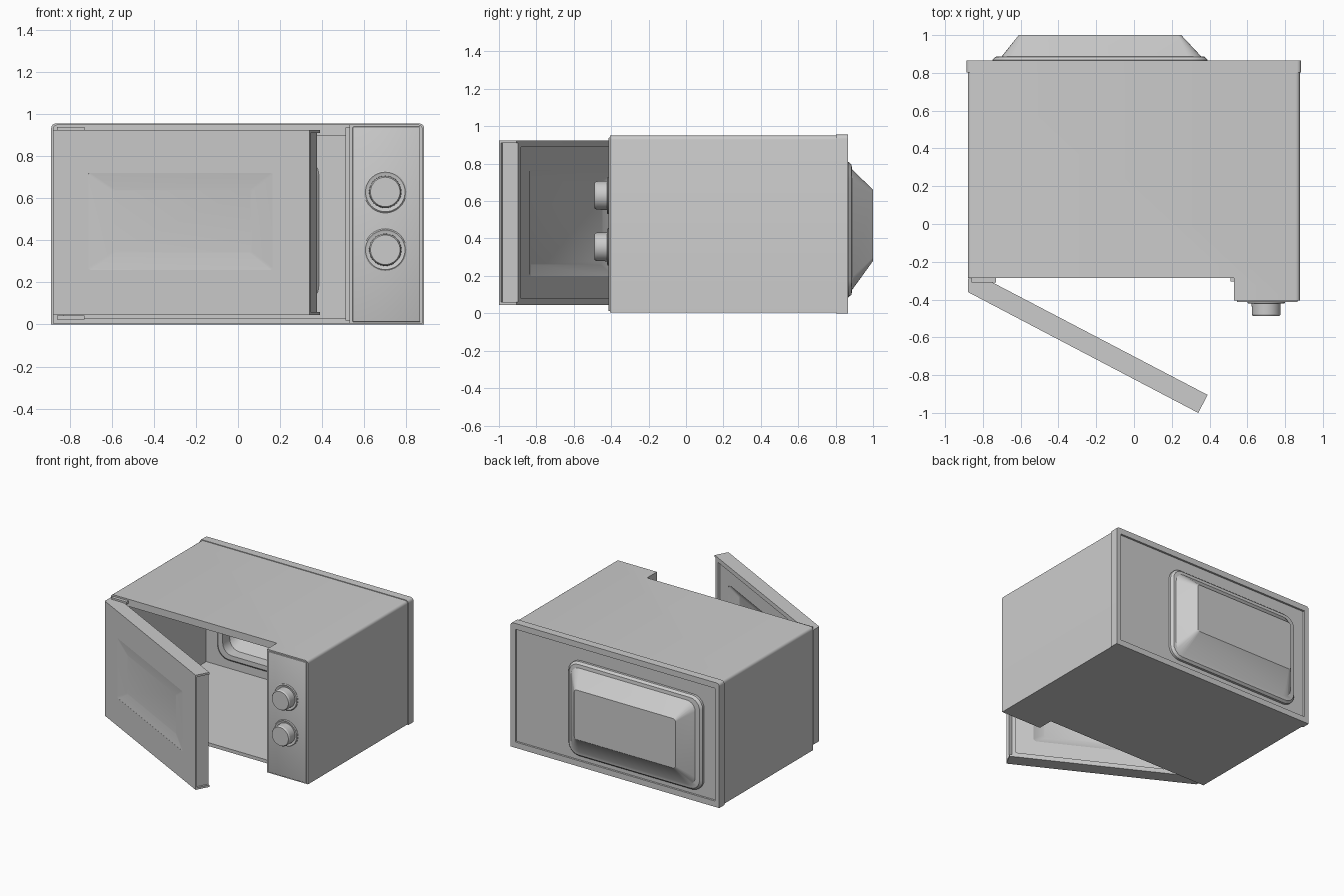
import bpy, bmesh, math
from mathutils import Matrix, Vector

if "Cube" in bpy.data.objects:
    bpy.data.objects.remove(bpy.data.objects["Cube"], do_unlink=True)

GREY = (0.6, 0.6, 0.6, 1)
mat = bpy.data.materials.new("light grey")
mat.use_nodes = True
mat.diffuse_color = GREY
mat.node_tree.nodes["Principled BSDF"].inputs["Base Color"].default_value = GREY


def finish(name, bm, matrix=None):
    """Turn a bmesh into a named object."""
    if matrix:
        bm.transform(matrix)
    bmesh.ops.recalc_face_normals(bm, faces=bm.faces)
    me = bpy.data.meshes.new(name)
    bm.to_mesh(me)
    bm.free()
    me.materials.append(mat)
    ob = bpy.data.objects.new(name, me)
    bpy.context.collection.objects.link(ob)
    return ob


def box(name, x0, x1, y0, y1, z0, z1, matrix=None, round_top=0.0, bevel=0.0):
    bm = bmesh.new()
    bmesh.ops.create_cube(bm, size=1)
    for v in bm.verts:
        v.co = Vector(((x0 + x1) / 2 + v.co.x * (x1 - x0),
                       (y0 + y1) / 2 + v.co.y * (y1 - y0),
                       (z0 + z1) / 2 + v.co.z * (z1 - z0)))
    if round_top:
        edges = [e for e in bm.edges if all(abs(v.co.z - z1) < 1e-5 for v in e.verts)
                 and abs(e.verts[0].co.y - e.verts[1].co.y) > 1e-4]
        bmesh.ops.bevel(bm, geom=edges, offset=round_top, segments=4, profile=0.5, affect='EDGES')
    if bevel:
        bmesh.ops.bevel(bm, geom=bm.edges[:], offset=bevel, segments=2, profile=0.5, affect='EDGES')
    return finish(name, bm, matrix)


def loft(name, rings, matrix=None, steps=5):
    """Solid through rounded rectangles (x0, x1, z0, z1, radius, y)."""
    bm = bmesh.new()
    loops = []
    for x0, x1, z0, z1, r, y in rings:
        loop = []
        for i, (cx, cz) in enumerate([(x1 - r, z1 - r), (x0 + r, z1 - r),
                                      (x0 + r, z0 + r), (x1 - r, z0 + r)]):
            for k in range(steps + 1):
                a = math.pi / 2 * (i + k / steps)
                loop.append(bm.verts.new((cx + r * math.cos(a), y, cz + r * math.sin(a))))
        loops.append(loop)
    n = len(loops[0])
    for a, b in zip(loops, loops[1:]):
        for i in range(n):
            j = (i + 1) % n
            bm.faces.new((a[i], a[j], b[j], b[i]))
    bm.faces.new(loops[0])
    bm.faces.new(loops[-1])
    return finish(name, bm, matrix)


def lathe(name, profile, cx, cz, segments=40):
    """Turn (radius, y) points about an axis running along y."""
    bm = bmesh.new()
    loops = [[bm.verts.new((cx + r * math.cos(2 * math.pi * i / segments), y,
                            cz + r * math.sin(2 * math.pi * i / segments)))
              for i in range(segments)] for r, y in profile]
    for a, b in zip(loops, loops[1:]):
        for i in range(segments):
            j = (i + 1) % segments
            bm.faces.new((a[i], a[j], b[j], b[i]))
    bm.faces.new(loops[0])
    bm.faces.new(loops[-1])
    return finish(name, bm)


def cut(ob, *cutters):
    """Subtract the cutters and throw them away."""
    bpy.context.view_layer.objects.active = ob
    for c in cutters:
        m = ob.modifiers.new("cut", 'BOOLEAN')
        m.operation = 'DIFFERENCE'
        m.solver = 'EXACT'
        m.object = c
        bpy.ops.object.modifier_apply(modifier=m.name)
        bpy.data.objects.remove(c, do_unlink=True)


def dish_cutter():
    return loft("dish_cutter", [(-0.68, 0.33, 0.14, 0.75, 0.08, 0.76),
                                (-0.68, 0.33, 0.14, 0.75, 0.08, 0.87),
                                (-0.60, 0.24, 0.29, 0.65, 0.02, 0.985)])


# Casing: door step, cooking cavity and back opening cut out of one block
casing = box("casing", -0.88, 0.878, -0.405, 0.82, 0.004, 0.95, round_top=0.022)
cut(casing,
    box("step_cutter", -1.2, 0.53, -0.8, -0.285, -0.2, 1.2),
    box("cavity_cutter", -0.83, 0.515, -0.6, 0.80, 0.03, 0.895),
    dish_cutter())

# Rear frame with a sunken back panel
rear = box("rear_frame", -0.888, 0.885, 0.803, 0.865, 0, 0.955, round_top=0.022)
cut(rear,
    box("panel_cutter", -0.85, 0.845, 0.85, 1.2, 0.045, 0.91),
    dish_cutter())

# Hollow bulge in the back wall with its flange
dish = loft("back_bulge", [(-0.75, 0.39, 0.085, 0.81, 0.09, 0.845),
                           (-0.75, 0.39, 0.085, 0.81, 0.09, 0.868),
                           (-0.735, 0.375, 0.10, 0.795, 0.08, 0.885),
                           (-0.70, 0.355, 0.125, 0.77, 0.07, 0.888),
                           (-0.61, 0.25, 0.28, 0.66, 0.02, 1.0)])
cut(dish, dish_cutter())

# Raised rim around the bulge on the cavity side
rim = loft("cavity_rim", [(-0.74, 0.39, 0.085, 0.81, 0.1, 0.805),
                          (-0.72, 0.37, 0.105, 0.79, 0.09, 0.785)])
cut(rim, dish_cutter())

# Control panel face and narrow strip beside the door
box("control_panel", 0.545, 0.866, -0.414, -0.39, 0.012, 0.94, bevel=0.004)
box("latch_strip", 0.512, 0.532, -0.305, -0.27, 0.02, 0.935)

# Dials with collars
for label, z in (("upper", 0.63), ("lower", 0.355)):
    lathe(label + "_dial_collar", [(0.10, -0.405), (0.10, -0.417), (0.094, -0.422),
                                   (0.085, -0.418)], 0.70, z)
    lathe(label + "_dial", [(0.077, -0.41), (0.076, -0.478), (0.070, -0.488)], 0.70, z)

# Door, swung open about its left edge
bm = bmesh.new()
plan = [(-0.88, -0.36), (0.34, -1.0), (0.39, -0.905), (-0.79, -0.288), (-0.88, -0.288)]
base = bm.faces.new([bm.verts.new((x, y, 0.045)) for x, y in plan])
ext = bmesh.ops.extrude_face_region(bm, geom=[base])["geom"]
bmesh.ops.translate(bm, vec=(0, 0, 0.88),
                    verts=[g for g in ext if isinstance(g, bmesh.types.BMVert)])
door = finish("door", bm)
swing = Matrix.Translation((-0.88, -0.36, 0)) @ Matrix.Rotation(math.atan2(-0.64, 1.22), 4, 'Z')
cut(door,
    # shallow window in the front
    loft("front_cutter", [(0.19, 1.18, 0.26, 0.72, 0.01, -0.02),
                          (0.19, 1.18, 0.26, 0.72, 0.01, 0.001),
                          (0.32, 1.06, 0.34, 0.64, 0.01, 0.012)], swing),
    # tray and window on the inner side
    box("tray_cutter", 0.13, 1.33, 0.09, 0.2, 0.08, 0.89, swing),
    loft("inner_cutter", [(0.20, 1.20, 0.20, 0.77, 0.02, 0.15),
                          (0.20, 1.20, 0.20, 0.77, 0.02, 0.089),
                          (0.28, 1.12, 0.26, 0.71, 0.02, 0.05)], swing),
    # grip set back between the top and bottom lips
    box("grip_cutter", 1.362, 1.5, 0.012, 0.2, 0.06, 0.91, swing))

# Hinge pins
for label, z in (("upper", 0.93), ("lower", 0.035)):
    box(label + "_hinge", -0.86, -0.73, -0.31, -0.27, z - 0.012, z + 0.008)

# Smooth the rounded surfaces, keep edges crisp
bpy.ops.object.select_all(action='DESELECT')
for ob in bpy.context.collection.objects:
    if ob.type == 'MESH':
        ob.select_set(True)
        bpy.context.view_layer.objects.active = ob
bpy.ops.object.shade_smooth_by_angle(angle=math.radians(30))
